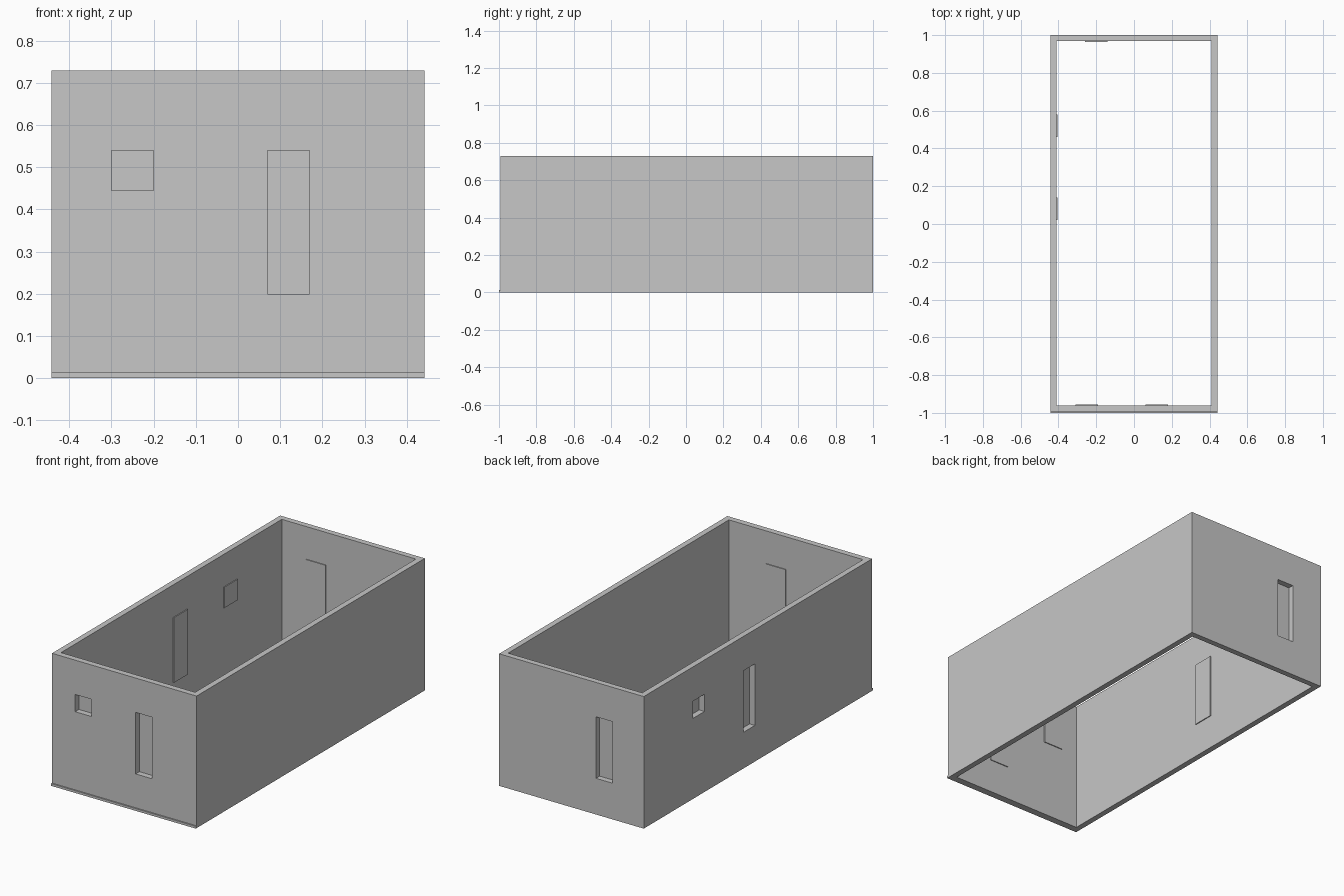
import bpy
import bmesh

# Remove the default cube
cube = bpy.data.objects.get("Cube")
if cube:
    bpy.data.objects.remove(cube, do_unlink=True)

# Plain grey for everything
grey = bpy.data.materials.new("plain grey")
grey.use_nodes = True
grey.diffuse_color = (0.57, 0.57, 0.57, 1)
grey.node_tree.nodes["Principled BSDF"].inputs["Base Color"].default_value = grey.diffuse_color

HALF_X, FRONT, BACK, HEIGHT = 0.442, -0.993, 1.0, 0.73
IN_X, IN_FRONT, IN_BACK = 0.41, -0.96, 0.968
LIP, MARGIN = 0.005, 0.01
SMALL, TALL = (0.445, 0.54), (0.2, 0.54)


def box(name, x, y, z):
    """Box from (min, max) ranges on each axis."""
    bm = bmesh.new()
    bmesh.ops.create_cube(bm, size=1)
    for v in bm.verts:
        for i, (lo, hi) in enumerate((x, y, z)):
            v.co[i] = hi if v.co[i] > 0 else lo
    mesh = bpy.data.meshes.new(name)
    bm.to_mesh(mesh)
    bm.free()
    mesh.materials.append(grey)
    obj = bpy.data.objects.new(name, mesh)
    bpy.context.collection.objects.link(obj)
    return obj


def cut(target, cutter):
    mod = target.modifiers.new(cutter.name, "BOOLEAN")
    mod.operation = "DIFFERENCE"
    mod.solver = "EXACT"
    mod.object = cutter
    cutter.hide_render = True
    cutter.hide_set(True)
    cutter.display_type = "WIRE"


# Open shell of four walls
walls = box("walls", (-HALF_X, HALF_X), (FRONT, BACK), (0, HEIGHT))
cut(walls, box("room_cutter", (-IN_X, IN_X), (IN_FRONT, IN_BACK), (-1, 2)))

# Openings: name, wall, centre along the wall, height range
openings = [
    ("front_window", "front", -0.25, SMALL),
    ("front_tall_window", "front", 0.12, TALL),
    ("back_tall_window", "back", -0.2, TALL),
    ("side_window", "side", 0.52, SMALL),
    ("side_tall_window", "side", 0.08, TALL),
]
# Per wall: panel depth range, cutter depth range
depths = {
    "front": ((IN_FRONT, IN_FRONT + LIP), (FRONT - 0.1, IN_FRONT + 0.02)),
    "back": ((IN_BACK - LIP, IN_BACK), (IN_BACK - 0.02, BACK + 0.1)),
    "side": ((-IN_X, -IN_X + LIP), (-HALF_X - 0.1, -IN_X + 0.02)),
}


def wall_box(name, wall, depth, centre, half, z):
    along = (centre - half, centre + half)
    x, y = (depth, along) if wall == "side" else (along, depth)
    return box(name, x, y, z)


# Each opening is cut through and closed by a panel on the inside
for name, wall, centre, (z0, z1) in openings:
    panel_depth, cut_depth = depths[wall]
    cut(walls, wall_box(name + "_cutter", wall, cut_depth, centre, 0.05, (z0, z1)))
    wall_box(name + "_panel", wall, panel_depth, centre, 0.05 + MARGIN,
             (z0 - MARGIN, z1 + MARGIN))

# Low strip along the foot of the front wall
box("front_foot_strip", (-HALF_X, HALF_X), (-1, FRONT), (0, 0.013))
